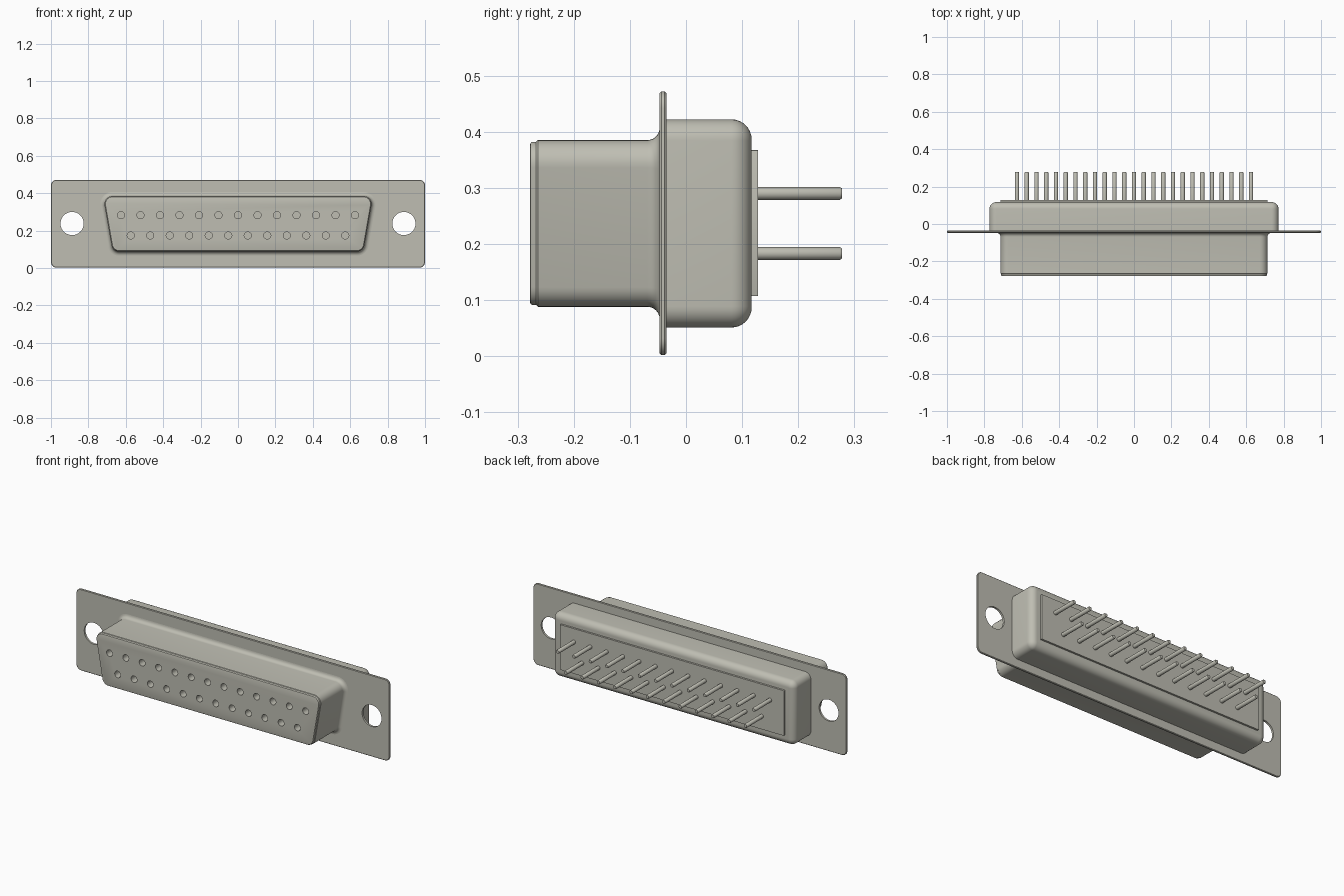
import bpy, bmesh, math
from mathutils import Vector

cube = bpy.data.objects.get("Cube")
if cube:
    bpy.data.objects.remove(cube, do_unlink=True)

metal = bpy.data.materials.new("warm grey metal")
metal.use_nodes = True
COLOUR = (0.52, 0.515, 0.45, 1)
metal.diffuse_color = COLOUR
metal.node_tree.nodes["Principled BSDF"].inputs["Base Color"].default_value = COLOUR


def rounded(corners, r, off=0.0, segs=8):
    """Counter-clockwise convex outline in x, z, rounded and then grown by off."""
    pts = [Vector(c) for c in corners]
    ring = []
    for i, p in enumerate(pts):
        d1 = (p - pts[i - 1]).normalized()
        d2 = (pts[(i + 1) % len(pts)] - p).normalized()
        n1, n2 = Vector((d1.y, -d1.x)), Vector((d2.y, -d2.x))
        centre = p - (n1 + n2) * (r / (1 + n1.dot(n2)))
        a = math.atan2(n1.y, n1.x)
        turn = math.atan2(n1.x * n2.y - n1.y * n2.x, n1.dot(n2))
        for k in range(segs + 1):
            t = a + turn * k / segs
            ring.append(centre + Vector((math.cos(t), math.sin(t))) * (r + off))
    return ring


def circle(x, z, r, segs=20):
    return [Vector((x + r * math.cos(math.tau * k / segs),
                    z + r * math.sin(math.tau * k / segs))) for k in range(segs)]


def rect(hw, z0, z1):
    return [(-hw, z0), (hw, z0), (hw, z1), (-hw, z1)]


def loft(bm, sections):
    """Closed solid through (y, outline) sections."""
    loops = [[bm.verts.new((p.x, y, p.y)) for p in ring] for y, ring in sections]
    n = len(loops[0])
    for a, b in zip(loops, loops[1:]):
        for i in range(n):
            bm.faces.new((a[i], a[(i + 1) % n], b[(i + 1) % n], b[i]))
    bm.faces.new(loops[0])
    bm.faces.new(loops[-1][::-1])


def build(name, solids):
    bm = bmesh.new()
    for s in solids:
        loft(bm, s)
    bmesh.ops.recalc_face_normals(bm, faces=bm.faces)
    mesh = bpy.data.meshes.new(name)
    bm.to_mesh(mesh)
    bm.free()
    mesh.materials.append(metal)
    obj = bpy.data.objects.new(name, mesh)
    bpy.context.collection.objects.link(obj)
    return obj


def select(obj):
    bpy.ops.object.select_all(action='DESELECT')
    obj.select_set(True)
    bpy.context.view_layer.objects.active = obj


def cut(obj, solids):
    cutter = build("hole_cutter", solids)
    cutter.hide_render = True
    mod = obj.modifiers.new("holes", 'BOOLEAN')
    mod.operation, mod.solver, mod.object = 'DIFFERENCE', 'EXACT', cutter
    select(obj)
    bpy.ops.object.modifier_apply(modifier=mod.name)
    bpy.data.objects.remove(cutter, do_unlink=True)


# Mounting flange with two screw holes
F0, F1 = -0.047, -0.035
outline = rect(1.0, 0.002, 0.472)
flange = build("mounting_flange", [[
    (y, rounded(outline, 0.03, off)) for y, off in
    ((F0, -0.003), (F0 + 0.003, 0), (F1 - 0.003, 0), (F1, -0.003))]])
cut(flange, [[(y, circle(s * 0.887, 0.238, 0.062, 40)) for y in (-0.1, 0.02)]
             for s in (-1, 1)])

# Tapered front shell: flared foot, straight walls, stepped nose
trapezoid = [(-0.67, 0.088), (0.67, 0.088), (0.722, 0.385), (-0.722, 0.385)]
FLARE = 0.022
sections = []
for k in range(7):
    t = math.radians(15 * k)
    sections.append((F0 - FLARE * math.sin(t), FLARE * (1 - math.cos(t))))
foot = [(F0 - FLARE + FLARE * math.cos(math.radians(15 * k)),
         FLARE * (1 - math.sin(math.radians(15 * k)))) for k in range(6, -1, -1)]
foot = [(y, off) for y, off in reversed(foot)]
nose = [(-0.264, 0), (-0.267, -0.003), (-0.274, -0.003), (-0.277, -0.005), (-0.278, -0.008)]
shell = build("front_shell", [[(y, rounded(trapezoid, 0.042, off)) for y, off in foot + nose]])

# Contact positions: thirteen above, twelve below
PITCH = 0.1043
upper = [(i - 6) * PITCH for i in range(13)]
lower = [(i - 5.5) * PITCH for i in range(12)]


def contacts(z_up, z_low):
    return [(x, z_up) for x in upper] + [(x, z_low) for x in lower]


cut(shell, [[(y, circle(x, z, 0.019)) for y in (-0.3, -0.16)]
            for x, z in contacts(0.283, 0.174)])

# Rear housing with a rounded back edge
R = 0.036
housing_outline = rect(0.773, 0.051, 0.422)
back_edge = [(0.117 - R + R * math.sin(math.radians(11.25 * k)),
              R * (math.cos(math.radians(11.25 * k)) - 1)) for k in range(9)]
housing = build("rear_housing", [[(y, rounded(housing_outline, R + 0.002, off))
                                  for y, off in [(F1, 0)] + back_edge]])

# Raised insulator plate on the back
plate = build("rear_plate", [[(y, rounded(rect(0.715, 0.107, 0.367), 0.002, 0, 2))
                              for y in (0.11, 0.128)]])

# Solder pins
pins = build("solder_pins", [
    [(y, circle(x, z, r, 16)) for y, r in ((0.12, 0.0115), (0.274, 0.0115), (0.278, 0.009))]
    for x, z in contacts(0.29, 0.183)])

for obj in (flange, shell, housing, plate, pins):
    select(obj)
    bpy.ops.object.shade_smooth_by_angle(angle=math.radians(35))
